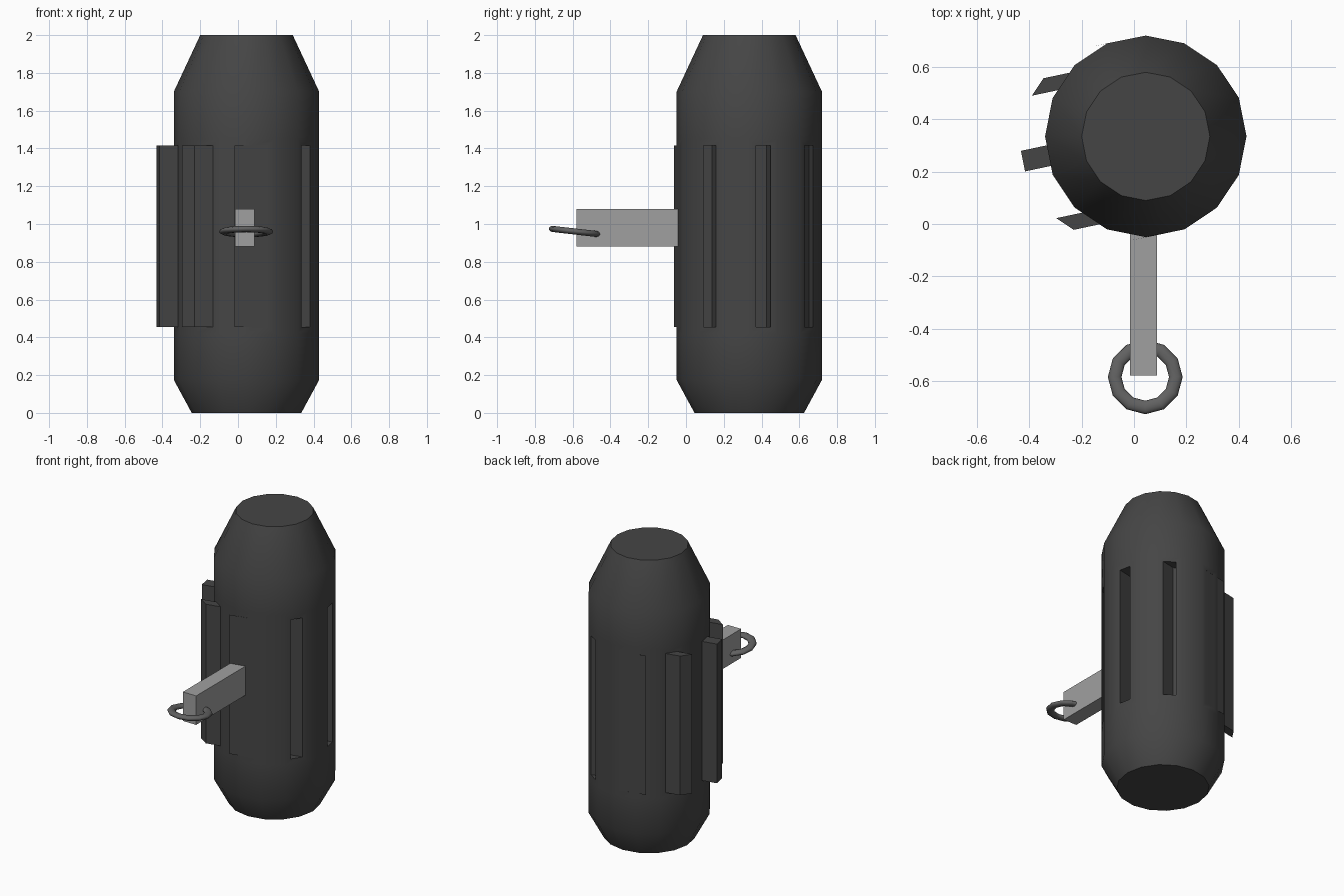
import bpy, bmesh, math
from mathutils import Vector, Matrix

if "Cube" in bpy.data.objects:
    bpy.data.objects.remove(bpy.data.objects["Cube"])

CX, CY, SIDES = 0.045, 0.335, 16


def material(name, v):
    m = bpy.data.materials.new(name)
    m.diffuse_color = (v, v, v, 1)
    m.use_nodes = True
    m.node_tree.nodes["Principled BSDF"].inputs["Base Color"].default_value = m.diffuse_color
    return m


def finish(bm, name, mat, angle):
    bmesh.ops.recalc_face_normals(bm, faces=bm.faces)
    me = bpy.data.meshes.new(name)
    bm.to_mesh(me)
    bm.free()
    ob = bpy.data.objects.new(name, me)
    bpy.context.collection.objects.link(ob)
    me.materials.append(mat)
    bpy.ops.object.select_all(action='DESELECT')
    ob.select_set(True)
    bpy.context.view_layer.objects.active = ob
    bpy.ops.object.shade_smooth_by_angle(angle=math.radians(angle))
    return ob


# canister body: 16-sided lathe, with a panel band between z 0.42 and 1.45
profile = [(0.29, 0), (0.385, 0.175), (0.385, 0.42), (0.385, 1.45), (0.385, 1.7), (0.245, 2)]
bm = bmesh.new()
rings = []
for r, z in profile:
    rings.append([bm.verts.new((CX + r * math.cos(2 * math.pi * i / SIDES),
                                CY + r * math.sin(2 * math.pi * i / SIDES), z))
                  for i in range(SIDES)])
slots = []
for k in range(len(rings) - 1):
    for i in range(SIDES):
        j = (i + 1) % SIDES
        f = bm.faces.new((rings[k][i], rings[k][j], rings[k + 1][j], rings[k + 1][i]))
        if k == 2 and i % 2 == 0:
            slots.append(f)
bm.faces.new(rings[0][::-1])
bm.faces.new(rings[-1])
bm.normal_update()

# slots: every second panel is inset, then all pushed in one common direction,
# so they stand out as fins on the left and sink in on the right
bmesh.ops.inset_individual(bm, faces=slots, thickness=0.035, use_even_offset=True)
out = bmesh.ops.extrude_discrete_faces(bm, faces=slots)
moved = {v for f in out['faces'] for v in f.verts}
bmesh.ops.translate(bm, verts=list(moved), vec=Vector((-0.099, -0.021, 0)))
me = bpy.data.meshes.new("canister_body")
bm.to_mesh(me)
bm.free()
body = bpy.data.objects.new("canister_body", me)
bpy.context.collection.objects.link(body)
me.materials.append(material("dark_grey", 0.06))
bpy.context.view_layer.objects.active = body
body.select_set(True)
bpy.ops.object.shade_smooth_by_angle(angle=math.radians(40))

# pin: flat bar sticking out of the front
bm = bmesh.new()
bmesh.ops.create_cube(bm, size=1, matrix=Matrix.Translation((0.036, -0.305, 0.98))
                      @ Matrix.Diagonal((0.102, 0.55, 0.2, 1)))
finish(bm, "pin", material("light_grey", 0.35), 30)

# pull ring: flattened, slightly tilted torus through the pin end
bpy.ops.mesh.primitive_torus_add(major_segments=12, minor_segments=10,
                                 major_radius=0.117, minor_radius=0.026,
                                 location=(0.043, -0.585, 0.96),
                                 rotation=(math.radians(-6.5), 0, 0))
ring = bpy.context.object
ring.name = "pull_ring"
ring.scale.z = 0.65
ring.data.materials.append(material("mid_grey", 0.12))
bpy.ops.object.shade_smooth_by_angle(angle=math.radians(50))
